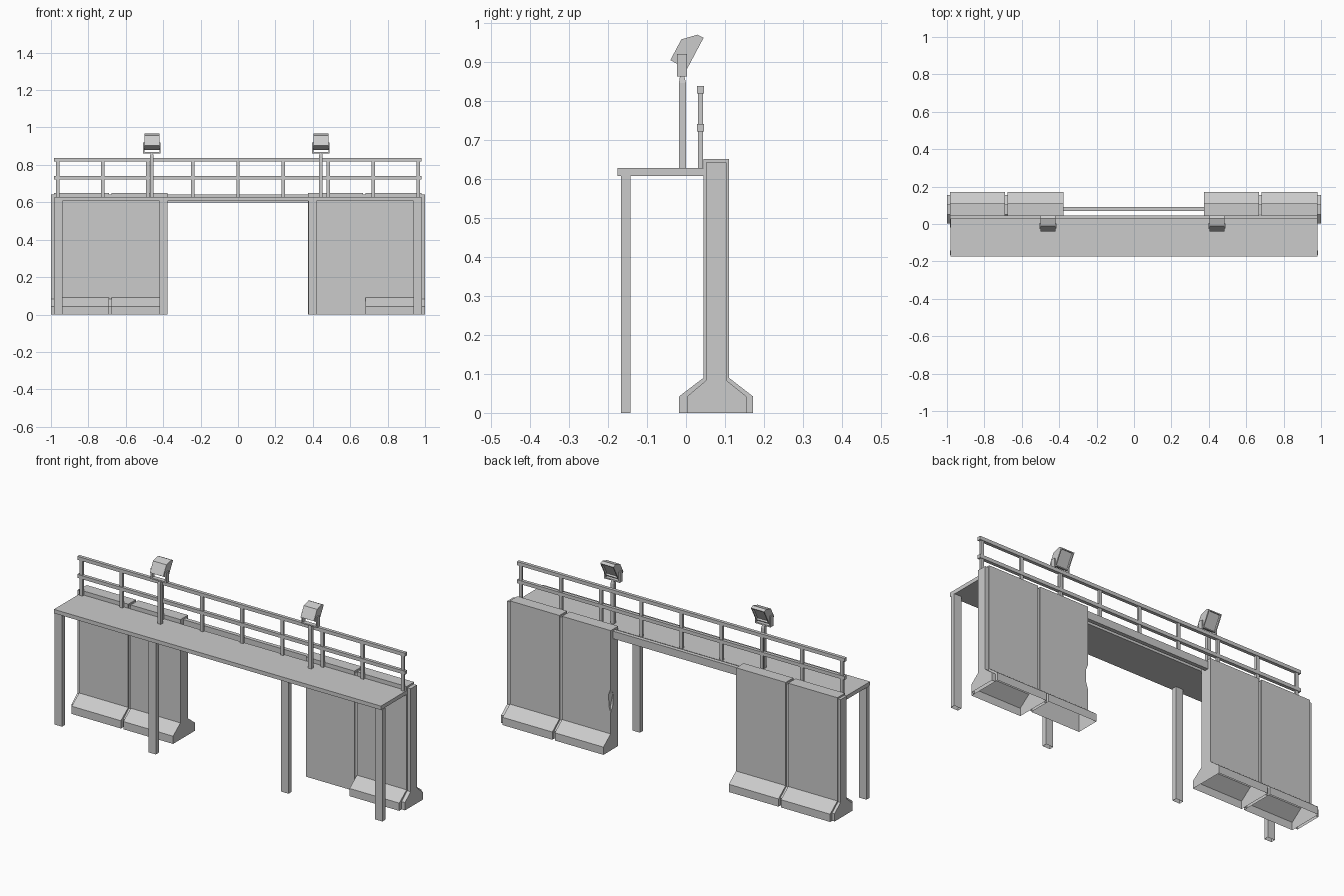
import bpy, bmesh
from mathutils import Vector

if "Cube" in bpy.data.objects:
    bpy.data.objects.remove(bpy.data.objects["Cube"])


def finish(bm, name, open_bottom=False):
    bmesh.ops.recalc_face_normals(bm, faces=bm.faces)
    if open_bottom:
        low = [f for f in bm.faces if all(v.co.z < 1e-4 for v in f.verts)]
        bmesh.ops.delete(bm, geom=low, context='FACES')
    me = bpy.data.meshes.new(name)
    bm.to_mesh(me)
    bm.free()
    ob = bpy.data.objects.new(name, me)
    bpy.context.collection.objects.link(ob)
    return ob


def add_box(bm, x0, x1, y0, y1, z0, z1):
    r = bmesh.ops.create_cube(bm, size=1)
    for v in r['verts']:
        v.co = Vector((x1 if v.co.x > 0 else x0,
                       y1 if v.co.y > 0 else y0,
                       z1 if v.co.z > 0 else z0))
    return r['verts']


def box(name, *dims, open_bottom=False):
    bm = bmesh.new()
    add_box(bm, *dims)
    return finish(bm, name, open_bottom)


def add_profile(bm, pts, x0, x1):
    # extrude a (y, z) outline along x
    f = bm.faces.new([bm.verts.new((x0, y, z)) for y, z in pts])
    r = bmesh.ops.extrude_face_region(bm, geom=[f], use_keep_orig=True)
    for v in r['geom']:
        if isinstance(v, bmesh.types.BMVert):
            v.co.x = x1


def profile(name, pts, x0, x1, open_bottom=True):
    bm = bmesh.new()
    add_profile(bm, pts, x0, x1)
    return finish(bm, name, open_bottom)


# T-shaped wall outlines: (y, z), full panel and the smaller joint tongue
BACK = [(0.172, 0), (0.172, 0.042), (0.11, 0.09), (0.11, 0.65), (0.045, 0.65)]
FULL = BACK + [(0.045, 0.09), (-0.018, 0.042), (-0.018, 0)]
FLAT = BACK + [(0.045, 0)]
T_BACK = [(0.155, 0), (0.155, 0.042), (0.104, 0.083), (0.104, 0.641), (0.051, 0.641)]
T_FULL = T_BACK + [(0.051, 0.083), (0.003, 0.042), (0.003, 0)]
T_FLAT = T_BACK + [(0.051, 0)]

# wall panels
profile("wall_panel_left_outer", FULL, -0.985, -0.69)
profile("wall_panel_left_inner", FULL, -0.675, -0.377)
profile("wall_panel_right_outer", FULL, 0.682, 0.98)
chipped = profile("wall_panel_right_inner", FLAT, 0.375, 0.667, open_bottom=False)

# joint tongues
profile("wall_joint_left_end", T_FULL, -1.0, -0.985)
profile("wall_joint_left_middle", T_FULL, -0.69, -0.675)
profile("wall_joint_right_middle", T_FLAT, 0.667, 0.682)
profile("wall_joint_right_end", T_FULL, 0.98, 1.0)

# chip in the edge of the inner right panel
bm = bmesh.new()
bmesh.ops.create_icosphere(bm, subdivisions=1, radius=1)
for v in bm.verts:
    v.co = Vector((0.372 + v.co.x * 0.018, 0.113 + v.co.y * 0.03, 0.27 + v.co.z * 0.075))
cutter = finish(bm, "chip_cutter")
cutter.hide_render = True
mod = chipped.modifiers.new("chip", 'BOOLEAN')
mod.operation = 'DIFFERENCE'
mod.object = cutter
bpy.context.view_layer.objects.active = chipped
bpy.ops.object.modifier_apply(modifier=mod.name)
bpy.data.objects.remove(cutter)
bm = bmesh.new()
bm.from_mesh(chipped.data)
low = [f for f in bm.faces if all(v.co.z < 1e-4 for v in f.verts)]
bmesh.ops.delete(bm, geom=low, context='FACES')
bm.to_mesh(chipped.data)
bm.free()

# walkway deck, rear beam and legs
box("deck", -0.982, 0.98, -0.175, 0.045, 0.607, 0.628)
box("rear_beam", -0.377, 0.375, 0.07, 0.092, 0.6, 0.641)
for side, s in (("left", -1), ("right", 1)):
    for place, c in (("outer", 0.961), ("inner", 0.398)):
        box(f"leg_{side}_{place}", s * c - 0.022, s * c + 0.022,
            -0.167, -0.142, 0, 0.607, open_bottom=True)

# railing
box("top_rail", -0.984, 0.982, 0.028, 0.046, 0.819, 0.838)
box("middle_rail", -0.984, 0.982, 0.028, 0.046, 0.721, 0.74)
for i in range(9):
    x = -0.964 + i * 0.241
    box(f"rail_post_{i + 1}", x - 0.009, x + 0.009, 0.031, 0.043, 0.628, 0.82)

# floodlights
HEAD = [(-0.04, 0.904), (-0.012, 0.957), (0.029, 0.969), (0.045, 0.961), (0.002, 0.88)]
for side, x in (("left", -0.461), ("right", 0.443)):
    # post with tapered tip
    bm = bmesh.new()
    vs = add_box(bm, x - 0.01, x + 0.01, -0.018, 0.0, 0.628, 0.845)
    top = max(bm.faces, key=lambda f: f.calc_center_median().z)
    r = bmesh.ops.extrude_face_region(bm, geom=[top])
    for v in r['geom']:
        if isinstance(v, bmesh.types.BMVert):
            v.co = Vector((x + (v.co.x - x) * 0.6, -0.01 + (v.co.y + 0.009) * 0.6, 0.864))
    bmesh.ops.delete(bm, geom=[top], context='FACES_ONLY')
    finish(bm, f"light_post_{side}")
    # U bracket
    bm = bmesh.new()
    add_box(bm, x - 0.047, x + 0.047, -0.023, 0.002, 0.862, 0.869)
    for s in (-1, 1):
        a, b = sorted((x + s * 0.040, x + s * 0.047))
        add_box(bm, a, b, -0.023, 0.002, 0.869, 0.92)
    finish(bm, f"light_bracket_{side}")
    # lamp head with recessed glass
    bm = bmesh.new()
    add_profile(bm, HEAD, x - 0.04, x + 0.04)
    bmesh.ops.recalc_face_normals(bm, faces=bm.faces)
    glass = max(bm.faces, key=lambda f: f.normal.y)
    n = glass.normal.copy()
    bmesh.ops.inset_individual(bm, faces=[glass], thickness=0.008)
    r = bmesh.ops.extrude_face_region(bm, geom=[glass])
    for v in r['geom']:
        if isinstance(v, bmesh.types.BMVert):
            v.co -= n * 0.01
    if glass.is_valid:
        bmesh.ops.delete(bm, geom=[glass], context='FACES_ONLY')
    finish(bm, f"light_head_{side}")
